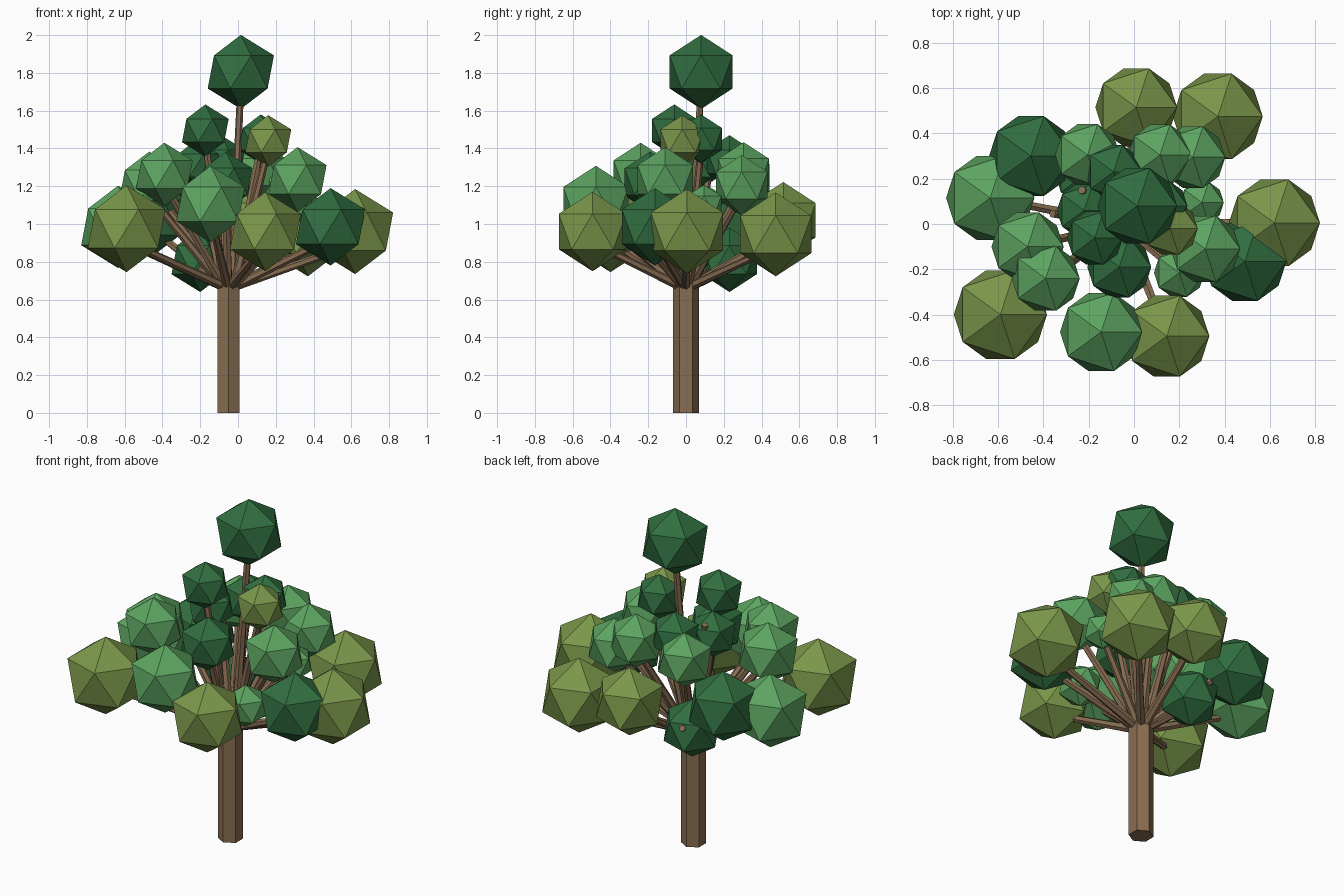
import bpy
from mathutils import Vector

cube = bpy.data.objects.get("Cube")
if cube:
    bpy.data.objects.remove(cube, do_unlink=True)


def make_material(name, color):
    mat = bpy.data.materials.new(name)
    mat.use_nodes = True
    rgba = (*color, 1.0)
    mat.diffuse_color = rgba
    bsdf = next(n for n in mat.node_tree.nodes if n.type == 'BSDF_PRINCIPLED')
    bsdf.inputs["Base Color"].default_value = rgba
    return mat


bark = make_material("brown bark", (0.25, 0.155, 0.085))
olive = make_material("olive leaves", (0.195, 0.305, 0.068))
light = make_material("light green leaves", (0.107, 0.37, 0.118))
dark = make_material("dark green leaves", (0.03, 0.155, 0.05))


def finish(name, mat):
    obj = bpy.context.object
    obj.name = name
    obj.data.materials.append(mat)
    return obj


def leaf_clump(name, mat, center, radius):
    bpy.ops.mesh.primitive_ico_sphere_add(subdivisions=1, radius=radius, location=center)
    return finish(name, mat)


def branch(name, start, end, r_base, r_tip):
    start, end = Vector(start), Vector(end)
    axis = end - start
    bpy.ops.mesh.primitive_cone_add(vertices=6, radius1=r_base, radius2=r_tip,
                                    depth=axis.length, location=(start + end) / 2)
    bpy.context.object.rotation_euler = axis.to_track_quat('Z', 'Y').to_euler()
    return finish(name, bark)


# Trunk
TRUNK_X, TRUNK_TOP = -0.05, 0.7
bpy.ops.mesh.primitive_cylinder_add(vertices=6, radius=0.068, depth=TRUNK_TOP,
                                    location=(TRUNK_X, 0, TRUNK_TOP / 2))
finish("trunk", bark)

# Leaf clumps: x, y, z, radius
clumps = {
    olive: [(-.59, -.40, .975, .23), (.145, -.495, .96, .21), (.62, .005, .96, .225),
            (.37, .475, .945, .222), (.01, .515, 1.02, .202), (.16, -.02, 1.44, .136)],
    light: [(-.635, .115, .985, .218), (-.47, -.10, 1.205, .178), (-.39, -.24, 1.262, .168),
            (-.145, -.477, 1.105, .203), (.315, -.11, 1.235, .172), (.26, .295, 1.205, .16),
            (.115, .305, 1.275, .158), (-.205, .305, 1.245, .16), (.3, .095, 1.1, .108),
            (.2, -.215, .935, .125)],
    dark: [(.015, .08, 1.805, .196), (-.455, .30, 1.035, .207), (.49, -.165, .985, .205),
           (-.065, -.19, 1.225, .158), (-.173, -.062, 1.495, .138), (-.09, .23, 1.33, .14),
           (.12, .08, 1.45, .13), (-.22, .06, 1.31, .135), (-.2, .23, .81, .17)],
}

# Each clump sits on a branch that leaves the upper trunk
for mat, items in clumps.items():
    kind = mat.name.replace(" ", "_")
    for i, (x, y, z, r) in enumerate(items):
        leaf_clump(f"{kind}_{i + 1}", mat, (x, y, z), r)
        tip = Vector((x, y, z - 0.3 * r))
        out = Vector((x - TRUNK_X, y, 0)).normalized() * 0.03
        start = Vector((TRUNK_X, 0, 0.67)) + out
        branch(f"{kind}_branch_{i + 1}", start, tip, 0.025, 0.018)

# Bare branches with open tips
for i, tip in enumerate([(-.36, .045, 1.07), (-.23, .15, 1.40), (-.235, .37, .87)]):
    branch(f"bare_branch_{i + 1}", (TRUNK_X, 0, 0.66), tip, 0.025, 0.018)
